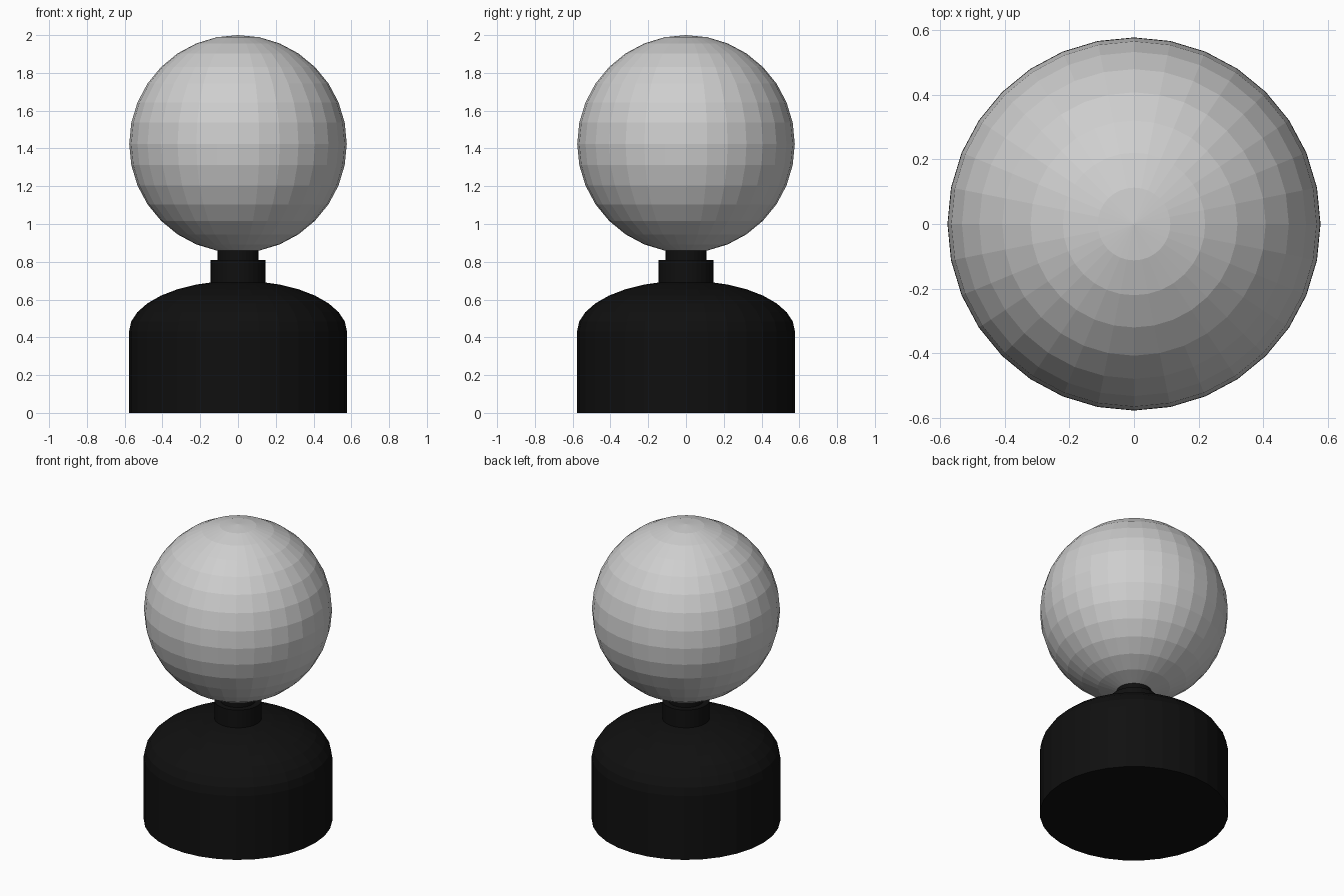
import bpy, bmesh, math

if "Cube" in bpy.data.objects:
    bpy.data.objects.remove(bpy.data.objects["Cube"])

SEG = 32
R = 0.577


def material(name, value):
    m = bpy.data.materials.new(name)
    m.diffuse_color = (value, value, value, 1)
    m.use_nodes = True
    m.node_tree.nodes["Principled BSDF"].inputs["Base Color"].default_value = m.diffuse_color
    return m


light_grey = material("light grey", 0.62)
black = material("black", 0.005)


def lathe(name, profile, mat):
    """Spin (radius, z) points round the z axis and cap both ends."""
    bm = bmesh.new()
    rings = []
    for r, z in profile:
        rings.append([bm.verts.new((r * math.cos(2 * math.pi * i / SEG),
                                    r * math.sin(2 * math.pi * i / SEG), z))
                      for i in range(SEG)])
    for a, b in zip(rings, rings[1:]):
        for i in range(SEG):
            j = (i + 1) % SEG
            bm.faces.new((a[i], a[j], b[j], b[i]))
    bm.faces.new(rings[0][::-1])
    bm.faces.new(rings[-1])
    me = bpy.data.meshes.new(name)
    bm.to_mesh(me)
    bm.free()
    ob = bpy.data.objects.new(name, me)
    me.materials.append(mat)
    bpy.context.collection.objects.link(ob)
    return ob


# Base: straight wall with a flattened dome on top
dome = [(R * math.cos(math.radians(11.25 * k)),
         0.43 + 0.27 * math.sin(math.radians(11.25 * k))) for k in range(8)]
lathe("base", [(R, 0)] + dome, black)

# Stepped neck holding the ball
lathe("neck", [(0.145, 0.66), (0.145, 0.81), (0.108, 0.81), (0.108, 0.86)], black)

# Faceted ball
bpy.ops.mesh.primitive_uv_sphere_add(segments=SEG, ring_count=16, radius=0.576,
                                     location=(0, 0, 1.424))
ball = bpy.context.object
ball.name = "ball"
ball.data.materials.append(light_grey)
